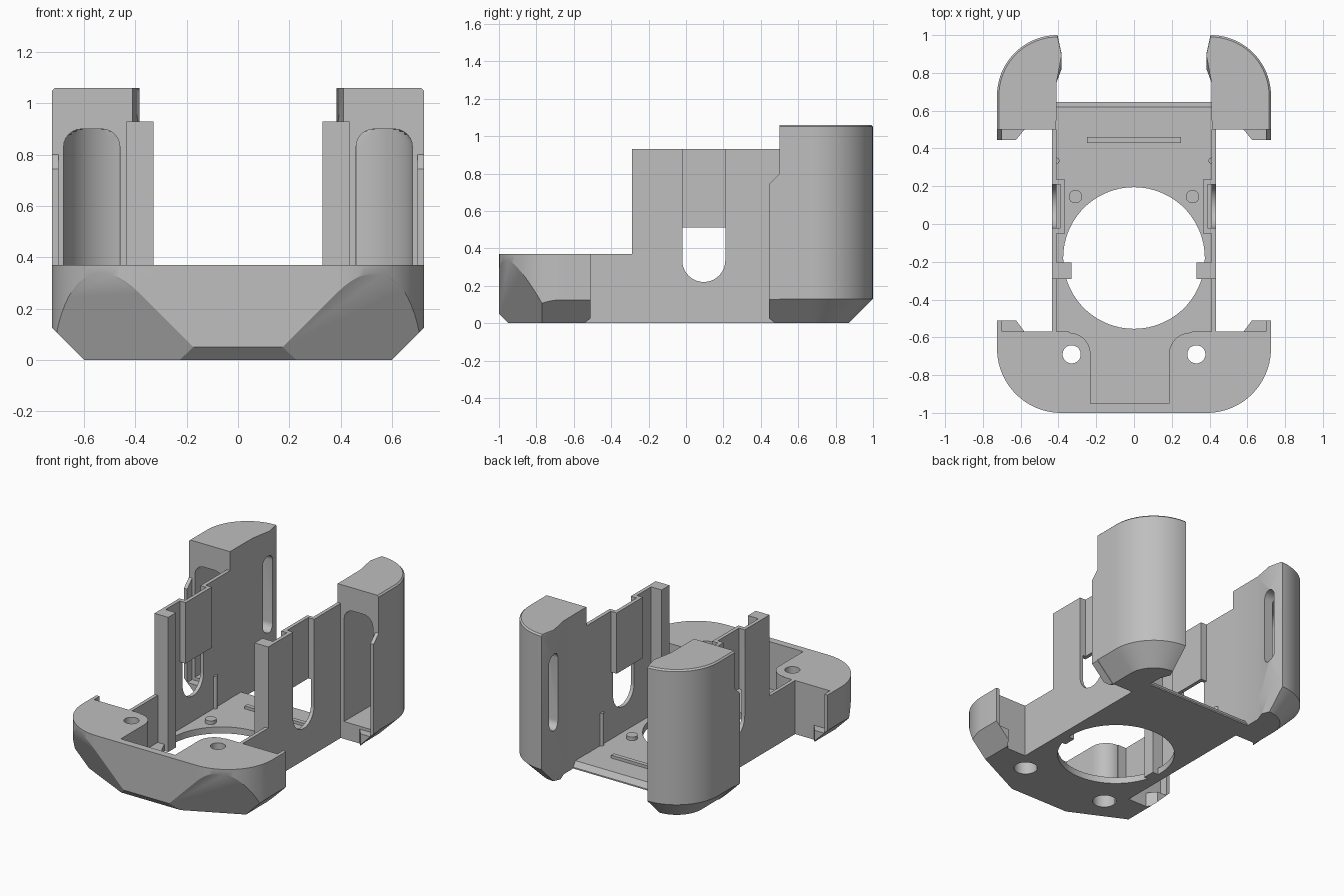
import bpy, bmesh, math
from mathutils import Vector

cube = bpy.data.objects.get("Cube")
if cube:
    bpy.data.objects.remove(cube, do_unlink=True)

grey = bpy.data.materials.new("plain_grey")
grey.use_nodes = True
COLOUR = (0.52, 0.52, 0.52, 1)
grey.diffuse_color = COLOUR
grey.node_tree.nodes["Principled BSDF"].inputs["Base Color"].default_value = COLOUR


def add_object(name, bm):
    bmesh.ops.recalc_face_normals(bm, faces=bm.faces)
    mesh = bpy.data.meshes.new(name)
    bm.to_mesh(mesh)
    bm.free()
    mesh.materials.append(grey)
    obj = bpy.data.objects.new(name, mesh)
    bpy.context.collection.objects.link(obj)
    return obj


def loft(name, rings):
    """Closed solid through rings that share one point count."""
    bm = bmesh.new()
    rows = [[bm.verts.new(p) for p in ring] for ring in rings]
    n = len(rows[0])
    for low, high in zip(rows, rows[1:]):
        for i in range(n):
            j = (i + 1) % n
            bm.faces.new((low[i], low[j], high[j], high[i]))
    bm.faces.new(rows[0][::-1])
    bm.faces.new(rows[-1])
    return add_object(name, bm)


def prism(name, pts, lo, hi, axis="z"):
    """Extrude an (x, y) profile along z, or a (y, z) profile along x."""
    place = (lambda p, h: (p[0], p[1], h)) if axis == "z" else (lambda p, h: (h, p[0], p[1]))
    return loft(name, [[place(p, h) for p in pts] for h in (lo, hi)])


def box(name, x0, x1, y0, y1, z0, z1):
    return prism(name, [(x0, y0), (x1, y0), (x1, y1), (x0, y1)], z0, z1)


def arc(cx, cy, r, start, end, steps=20):
    angles = [math.radians(start + (end - start) * i / steps) for i in range(steps + 1)]
    return [(cx + r * math.cos(a), cy + r * math.sin(a)) for a in angles]


def disc(name, x, y, r, z0, z1):
    return prism(name, arc(x, y, r, 0, 354, 59), z0, z1)


def slice_off(obj, point, normal):
    """Remove everything on the normal side of a plane and cap the cut."""
    bm = bmesh.new()
    bm.from_mesh(obj.data)
    geom = bm.verts[:] + bm.edges[:] + bm.faces[:]
    cut = bmesh.ops.bisect_plane(bm, geom=geom, plane_co=Vector(point), dist=1e-6,
                                 plane_no=Vector(normal).normalized(), clear_outer=True)
    rim = [e for e in cut["geom_cut"] if isinstance(e, bmesh.types.BMEdge) and e.is_boundary]
    bmesh.ops.holes_fill(bm, edges=rim, sides=0)
    bmesh.ops.recalc_face_normals(bm, faces=bm.faces)
    bm.to_mesh(obj.data)
    bm.free()


def carve(obj, *cutters):
    """Subtract the cutters, bake the result and delete them."""
    for cutter in cutters:
        mod = obj.modifiers.new("cut", "BOOLEAN")
        mod.operation, mod.solver, mod.object = "DIFFERENCE", "EXACT", cutter
        cutter.hide_render = True
    bpy.context.view_layer.update()
    graph = bpy.context.evaluated_depsgraph_get()
    baked = bpy.data.meshes.new_from_object(obj.evaluated_get(graph))
    obj.modifiers.clear()
    obj.data = baked
    for cutter in cutters:
        bpy.data.objects.remove(cutter, do_unlink=True)


def mirror(obj):
    """Copy a left part to the right side."""
    bm = bmesh.new()
    bm.from_mesh(obj.data)
    for v in bm.verts:
        v.co.x *= -1
    bmesh.ops.reverse_faces(bm, faces=bm.faces)
    mesh = bpy.data.meshes.new(obj.name)
    bm.to_mesh(mesh)
    bm.free()
    mesh.materials.clear()
    mesh.materials.append(grey)
    twin = bpy.data.objects.new(obj.name.replace("left", "right"), mesh)
    bpy.context.collection.objects.link(twin)


FLOOR = 0.045
WALL_IN, WALL_OUT = 0.41, 0.435
left_parts = []

# Floor plate with the large round opening and a bevelled rear edge
floor = box("floor_plate", -WALL_OUT, WALL_OUT, -0.57, 0.645, 0, FLOOR)
slice_off(floor, (0, 0.62, FLOOR), (0, 1, 0.7))
carve(floor, disc("cutter", 0, -0.18, 0.375, -0.1, 0.2))
box("floor_rib", -0.25, 0.25, 0.43, 0.46, 0.03, FLOOR + 0.02)

# Front bumper: rounded block with chamfered lower corners
half = arc(0.385, -0.66, 0.34, -90, 0) + [(0.725, -0.57)]
bumper = prism("front_bumper", half + [(-x, y) for x, y in reversed(half)], 0, 0.37)
slice_off(bumper, (0, -0.95, 0), (0, -1, -1))
for side in (1, -1):
    slice_off(bumper, (side * 0.6, 0, 0), (side, 0, -1))
    slice_off(bumper, (side * 0.6, -0.77, 0), (side, -2.07, -1))

# Bumper pocket, flared where it opens to the floor, and the screw holes
flare = arc(0.3, -0.69, 0.115, 180, 90, 10)
pocket = [(-0.23, -0.95), (0.185, -0.95)] + flare + [(0.34, -0.55), (-0.34, -0.55)]
pocket += [(-x - 0.045, y) for x, y in reversed(flare)]
cutters = [prism("cutter", pocket, FLOOR, 0.5)]
for x in (-0.33, 0.33):
    cutters.append(disc("cutter", x, -0.69, 0.048, -0.1, 0.5))
    cutters.append(disc("cutter", x, -0.69, 0.075, -0.1, 0.16))
carve(bumper, *cutters)

# Thin lip and hooked foot at the ends of the bumper and the tower
for name, edge, tip, top in (("bumper", -0.57, -0.51, 0.37), ("tower", 0.5, 0.445, 0.9)):
    lip = box("left_" + name + "_lip", 0.7, 0.725, min(edge, tip), max(edge, tip), 0, top)
    foot = prism("left_" + name + "_foot",
                 [(0.58, edge), (0.625, tip), (0.725, tip), (0.725, edge)], 0, 0.1)
    for part in (lip, foot):
        slice_off(part, (0.6, 0, 0), (1, 0, -1))
    if name == "tower":
        slice_off(lip, (0.7, 0.44, 0.74), (0, -1, 1))
    left_parts += [lip, foot]

# Side wall, stepped in height, with a round-bottomed slot
wall = prism("left_side_wall", [(-0.57, 0), (0.5, 0), (0.5, 0.93), (-0.29, 0.93),
                                (-0.29, 0.37), (-0.57, 0.37)], WALL_IN, WALL_OUT, "x")
slot = arc(0.095, 0.335, 0.115, 180, 360) + [(0.21, 1.2), (-0.02, 1.2)]
carve(wall, prism("cutter", slot, 0.3, 0.6, "x"))
left_parts.append(wall)

# Channel behind the slot, end post, floor boss and locating rib
left_parts += [
    box("left_channel_back", 0.365, 0.39, -0.05, 0.235, 0.51, 0.93),
    box("left_channel_front_cheek", 0.365, WALL_OUT, -0.05, -0.02, 0.51, 0.93),
    box("left_channel_rear_cheek", 0.365, WALL_OUT, 0.21, 0.235, 0.51, 0.93),
    box("left_end_post", 0.33, WALL_OUT, -0.29, -0.205, 0, 0.93),
    disc("left_floor_boss", 0.31, 0.145, 0.035, 0.02, 0.07),
    disc("left_locating_rib", 0.41, 0.335, 0.016, 0.02, 0.27),
]


# Rear tower: quarter-round column with a tapered foot
def tower_ring(z, inset):
    outer = arc(0.405, 0.68, 0.32 - inset, 0, 90)
    inner = [(0.383, 0.9 - inset * 0.6), (0.41, 0.75), (0.412, 0.5)]
    return [(x, y, z) for x, y in [(0.725 - inset, 0.5)] + outer + inner]


tower = loft("left_rear_tower", [tower_ring(0, 0.13), tower_ring(0.13, 0),
                                 tower_ring(1.05, 0), tower_ring(1.06, 0.01)])

# Hollow of the tower, open to the front, with a narrow window on the inner face
hollow = [(0.46, 0.4), (0.68, 0.4)] + arc(0.405, 0.68, 0.275, 0, 78)
crown = [(x, y, 0.9) for x, y in hollow]


def shrunk(z, by):
    return [(min(max(x, 0.46 + by), 0.68 - by), y, z) for x, y in hollow]


rounding = [shrunk(0.83 + 0.07 * math.sin(a), 0.07 * (1 - math.cos(a)))
            for a in (math.radians(15 * i) for i in range(7))]
cavity = loft("cutter", [shrunk(0.12, 0)] + rounding)
window = prism("cutter", arc(0.885, 0.84, 0.05, 0, 180, 12) + arc(0.885, 0.41, 0.05, 180, 360, 12),
               0.3, 0.5, "x")
carve(tower, cavity, window)
left_parts.append(tower)

for part in left_parts:
    mirror(part)

# Smooth the rounded surfaces and keep the hard edges
for obj in bpy.context.collection.objects:
    if obj.type == "MESH" and grey.name in obj.data.materials:
        bpy.ops.object.select_all(action="DESELECT")
        obj.select_set(True)
        bpy.context.view_layer.objects.active = obj
        bpy.ops.object.shade_smooth_by_angle(angle=math.radians(25))
